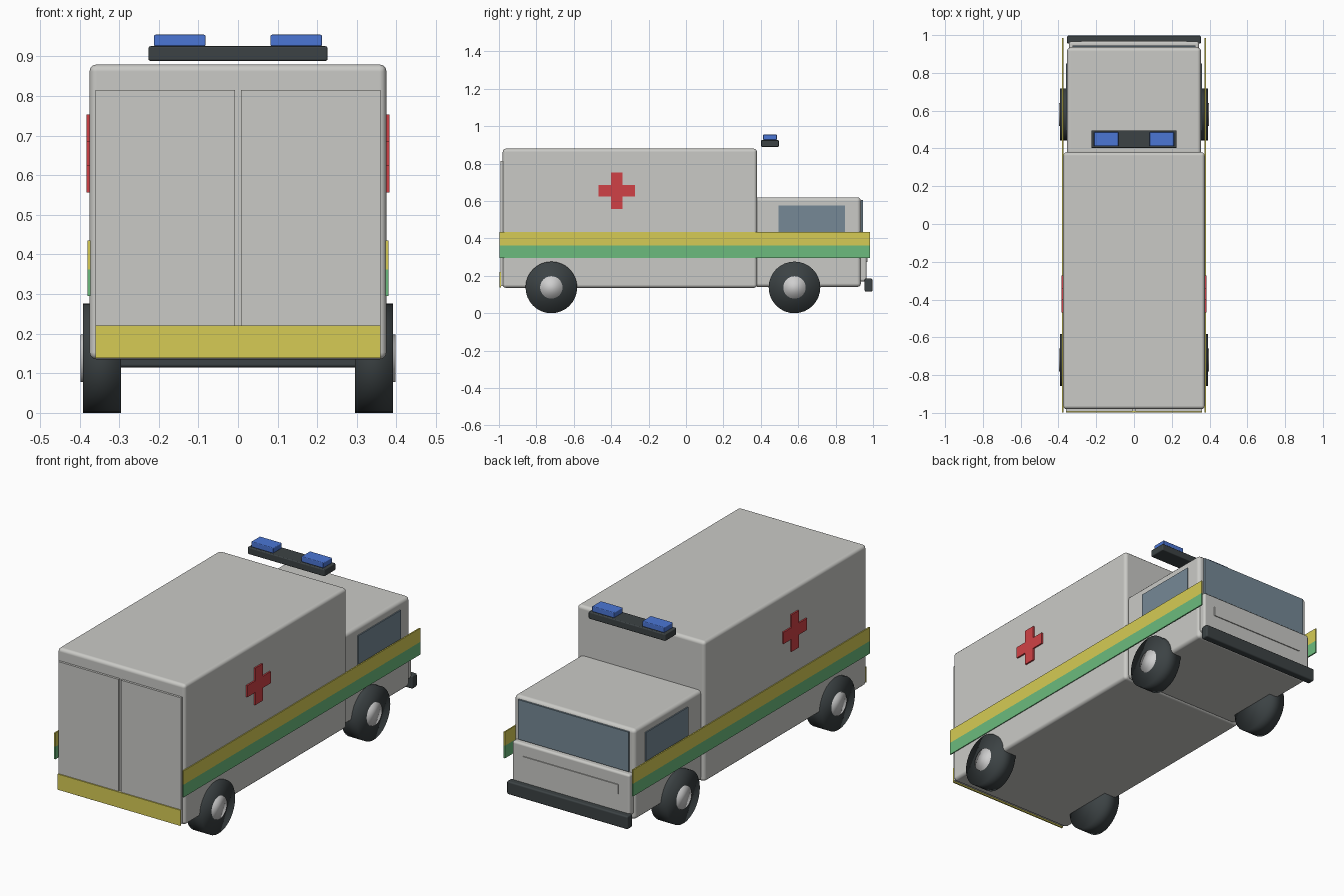
import bpy
import bmesh
from math import pi
from mathutils import Matrix, Vector

cube = bpy.data.objects.get("Cube")
if cube:
    bpy.data.objects.remove(cube, do_unlink=True)


def material(name, r, g, b):
    m = bpy.data.materials.new(name)
    m.use_nodes = True
    m.diffuse_color = (r, g, b, 1)
    bsdf = m.node_tree.nodes["Principled BSDF"]
    bsdf.inputs["Base Color"].default_value = (r, g, b, 1)
    bsdf.inputs["Roughness"].default_value = 0.6
    return m


BODY = material("body white", 0.59, 0.59, 0.565)
YELLOW = material("stripe yellow", 0.67, 0.6, 0.09)
GREEN = material("stripe green", 0.15, 0.5, 0.205)
RED = material("cross red", 0.63, 0.053, 0.061)
BLUE = material("beacon blue", 0.07, 0.18, 0.66)
GLASS = material("window glass", 0.18, 0.25, 0.305)
DARK = material("rubber dark", 0.045, 0.055, 0.058)
METAL = material("hub metal", 0.62, 0.62, 0.62)


def finish(name, bm, mat, smooth=False):
    bmesh.ops.recalc_face_normals(bm, faces=bm.faces)
    for f in bm.faces:
        f.smooth = smooth
    mesh = bpy.data.meshes.new(name)
    bm.to_mesh(mesh)
    bm.free()
    mesh.materials.append(mat)
    ob = bpy.data.objects.new(name, mesh)
    bpy.context.collection.objects.link(ob)
    return ob


def box(name, mat, x, y, z, bevel=0):
    """Box between (min, max) pairs, with optional rounded edges."""
    low, high = (Vector(p) for p in zip(x, y, z))
    bm = bmesh.new()
    bmesh.ops.create_cube(bm, size=1, matrix=Matrix.Translation((low + high) / 2)
                          @ Matrix.Diagonal((high - low).to_4d()))
    ob = finish(name, bm, mat, bevel > 0)
    if bevel:
        mod = ob.modifiers.new("rounded edges", "BEVEL")
        mod.width = bevel
        mod.segments = 3
        mod.harden_normals = True
    return ob


def disc(name, mat, side, x, y, z, radius):
    """Cylinder along x, on one side of the vehicle."""
    bm = bmesh.new()
    move = Matrix.Translation((side * sum(x) / 2, y, z)) @ Matrix.Rotation(pi / 2, 4, "Y")
    bmesh.ops.create_cone(bm, cap_ends=True, segments=32, radius1=radius,
                          radius2=radius, depth=x[1] - x[0], matrix=move)
    return finish(name, bm, mat, True)


def cross(name, mat, side, x, y, z, arm, half):
    """Plus-shaped plate on one side."""
    a, h = arm, half
    quarter = [(h, -a), (h, a), (a, a)]
    points = []
    for _ in range(4):
        points += quarter
        quarter = [(-v, u) for u, v in quarter]
    bm = bmesh.new()
    face = bm.faces.new([bm.verts.new((side * x[0], y + u, z + v)) for u, v in points])
    ext = bmesh.ops.extrude_face_region(bm, geom=[face])["geom"]
    bmesh.ops.translate(bm, vec=(side * (x[1] - x[0]), 0, 0),
                        verts=[v for v in ext if isinstance(v, bmesh.types.BMVert)])
    return finish(name, bm, mat)


def side_span(side, a, b):
    return sorted((side * a, side * b))


# Body shells
box("patient_compartment", BODY, (-0.375, 0.375), (-0.98, 0.38), (0.135, 0.88), 0.018)
box("cab", BODY, (-0.355, 0.355), (0.365, 0.935), (0.14, 0.62), 0.02)
box("nose", BODY, (-0.345, 0.345), (0.9, 0.966), (0.17, 0.39), 0.012)
box("grille_panel", BODY, (-0.28, 0.28), (0.963, 0.971), (0.275, 0.325))
box("bumper", DARK, (-0.355, 0.355), (0.955, 0.997), (0.115, 0.185), 0.008)
box("windshield", GLASS, (-0.325, 0.325), (0.936, 0.945), (0.395, 0.605))

# Light bar
box("light_bar", DARK, (-0.226, 0.226), (0.402, 0.496), (0.889, 0.926), 0.005)

# Doors and sill stripe
box("door_stripe", YELLOW, (-0.36, 0.36), (-0.998, -0.99), (0.138, 0.221))
box("door_sill", BODY, (-0.36, 0.36), (-0.99, -0.975), (0.145, 0.221))

# Everything that repeats on both sides
for side, label in ((-1, "right"), (1, "left")):
    box(label + "_door", BODY, side_span(side, 0.007, 0.36), (-0.992, -0.975), (0.221, 0.815))
    box(label + "_beacon", BLUE, side_span(side, 0.082, 0.212), (0.412, 0.486), (0.926, 0.955), 0.004)
    box(label + "_yellow_stripe", YELLOW, side_span(side, 0.373, 0.38), (-0.998, 0.985), (0.362, 0.435))
    box(label + "_green_stripe", GREEN, side_span(side, 0.373, 0.38), (-0.998, 0.985), (0.295, 0.362))
    box(label + "_cab_window", GLASS, side_span(side, 0.352, 0.361), (0.495, 0.85), (0.4, 0.577))
    cross(label + "_cross", RED, side, (0.374, 0.383), -0.37, 0.655, 0.031, 0.098)
    for end, y in (("door_end", -0.72), ("cab_end", 0.58)):
        disc(f"{label}_{end}_tyre", DARK, side, (0.295, 0.391), y, 0.138, 0.138)
        disc(f"{label}_{end}_hub", METAL, side, (0.3, 0.398), y, 0.138, 0.06)
